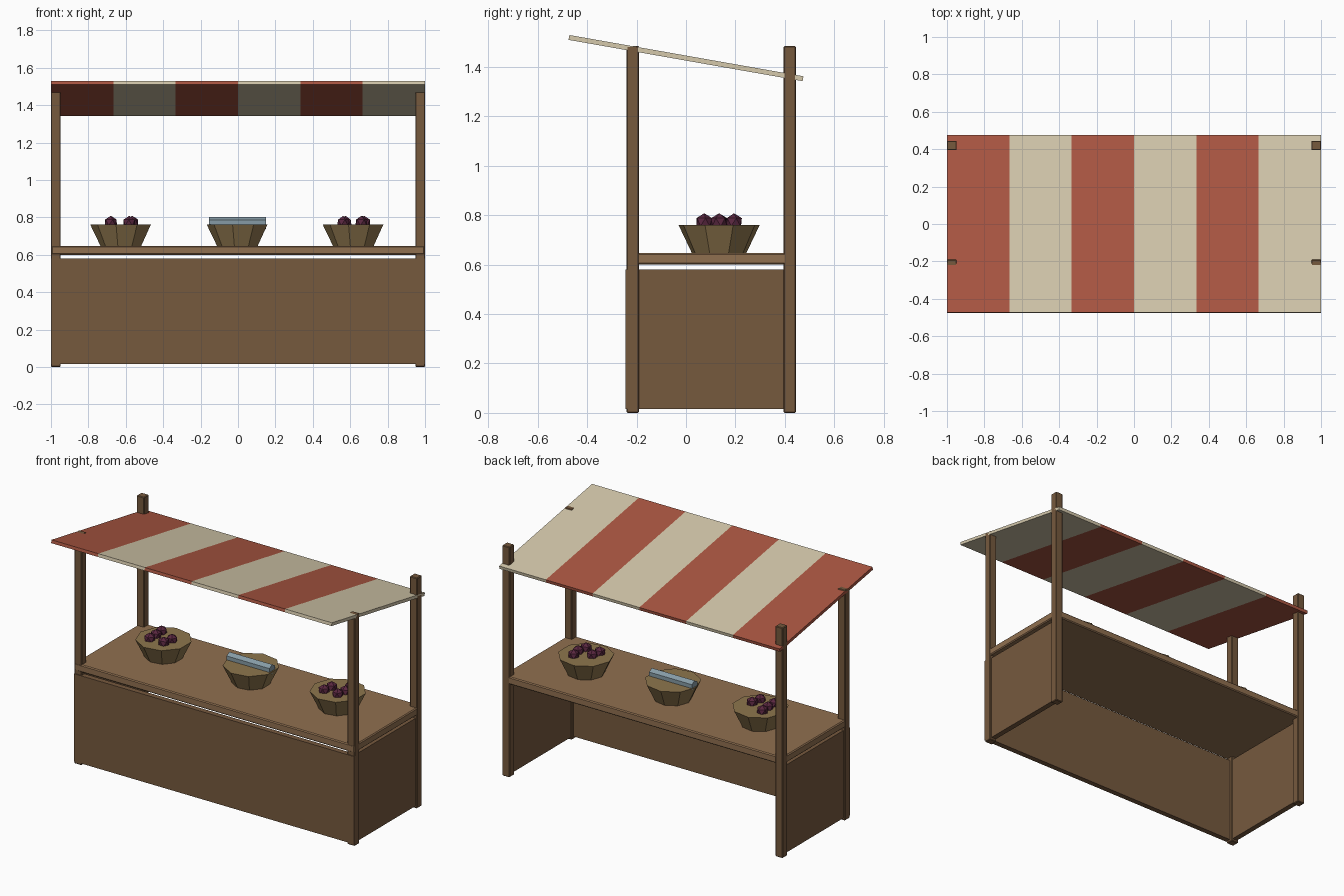
import bpy, bmesh, math
from mathutils import Matrix

if "Cube" in bpy.data.objects:
    bpy.data.objects.remove(bpy.data.objects["Cube"])


def material(name, rgb):
    m = bpy.data.materials.new(name)
    m.diffuse_color = (*rgb, 1)
    m.use_nodes = True
    m.node_tree.nodes["Principled BSDF"].inputs["Base Color"].default_value = m.diffuse_color
    return m


WOOD = material("dark_wood", (0.18, 0.10, 0.048))
TOP = material("counter_wood", (0.28, 0.16, 0.08))
WICKER = material("wicker", (0.27, 0.18, 0.075))
RED = material("red_cloth", (0.41, 0.095, 0.055))
CREAM = material("cream_cloth", (0.66, 0.58, 0.41))
FRUIT = material("plum", (0.10, 0.02, 0.05))
METAL = material("blue_grey", (0.24, 0.33, 0.38))


def add(name, bm, mat):
    me = bpy.data.meshes.new(name)
    bm.to_mesh(me)
    bm.free()
    me.materials.append(mat)
    ob = bpy.data.objects.new(name, me)
    bpy.context.collection.objects.link(ob)
    return ob


def box(name, x, y, z, mat, bevel=0):
    bm = bmesh.new()
    bmesh.ops.create_cube(bm, size=1)
    for v in bm.verts:
        for i, (lo, hi) in enumerate((x, y, z)):
            v.co[i] = hi if v.co[i] > 0 else lo
    ob = add(name, bm, mat)
    if bevel:
        mod = ob.modifiers.new("bevel", 'BEVEL')
        mod.width, mod.segments = bevel, 1
    return ob


def cone(name, r1, r2, depth, sides, matrix, mat):
    bm = bmesh.new()
    bmesh.ops.create_cone(bm, cap_ends=True, segments=sides, radius1=r1,
                          radius2=r2, depth=depth, matrix=matrix)
    return add(name, bm, mat)


# Posts and side panels, mirrored left and right
for side, s in (("left", -1), ("right", 1)):
    xp = sorted((s * 0.948, s * 1.0))
    xs = sorted((s * 0.955, s * 0.99))
    box(f"{side}_front_post", xp, (-0.24, -0.19), (0, 1.485), WOOD, 0.004)
    box(f"{side}_back_post", xp, (0.395, 0.445), (0, 1.485), WOOD, 0.004)
    box(f"{side}_panel", xs, (-0.205, 0.40), (0.015, 0.58), WOOD)

# Front panel and counter board
box("front_panel", (-0.999, 0.999), (-0.245, -0.21), (0.015, 0.58), WOOD)
box("counter_top", (-0.999, 0.999), (-0.241, 0.444), (0.60, 0.648), TOP, 0.006)

# Sloping awning made of six stripes
for i in range(6):
    x0 = -1 + i / 3
    stripe = box(f"awning_stripe_{i + 1}", (x0, x0 + 1 / 3), (-0.481, 0.481),
                 (-0.01, 0.01), CREAM if i % 2 else RED)
    stripe.location = (0, 0, 1.436)
    stripe.rotation_euler = (math.radians(-10), 0, 0)

# Tapered baskets
BY = 0.134
for name, bx in (("left", -0.623), ("middle", 0), ("right", 0.62)):
    m = Matrix.Translation((bx, BY, 0.704)) @ Matrix.Rotation(math.pi / 2, 4, 'Z')
    cone(f"{name}_basket", 0.112, 0.167, 0.114, 9, m, WICKER)

# Fruit heaped in the outer baskets
heaps = {
    "left": (-0.623, ((-0.058, -0.06), (-0.055, 0), (-0.058, 0.06),
                      (0.042, -0.06), (0.058, 0.0))),
    "right": (0.62, ((-0.058, -0.06), (-0.045, 0.0), (0.04, -0.06),
                     (0.055, 0.0), (0.045, 0.06))),
}
for side, (bx, spots) in heaps.items():
    for n, (dx, dy) in enumerate(spots):
        bm = bmesh.new()
        bmesh.ops.create_icosphere(
            bm, subdivisions=1, radius=0.036,
            matrix=Matrix.Translation((bx + dx, BY + dy, 0.772))
            @ Matrix.Rotation(n * 0.7, 4, 'Z'))
        add(f"{side}_fruit_{n + 1}", bm, FRUIT)

# Six-sided bar lying across the middle basket
m = (Matrix.Translation((-0.003, BY, 0.77))
     @ Matrix.Rotation(math.pi / 2, 4, 'Y') @ Matrix.Rotation(math.pi / 6, 4, 'Z'))
cone("middle_bar", 0.032, 0.032, 0.305, 6, m, METAL)
